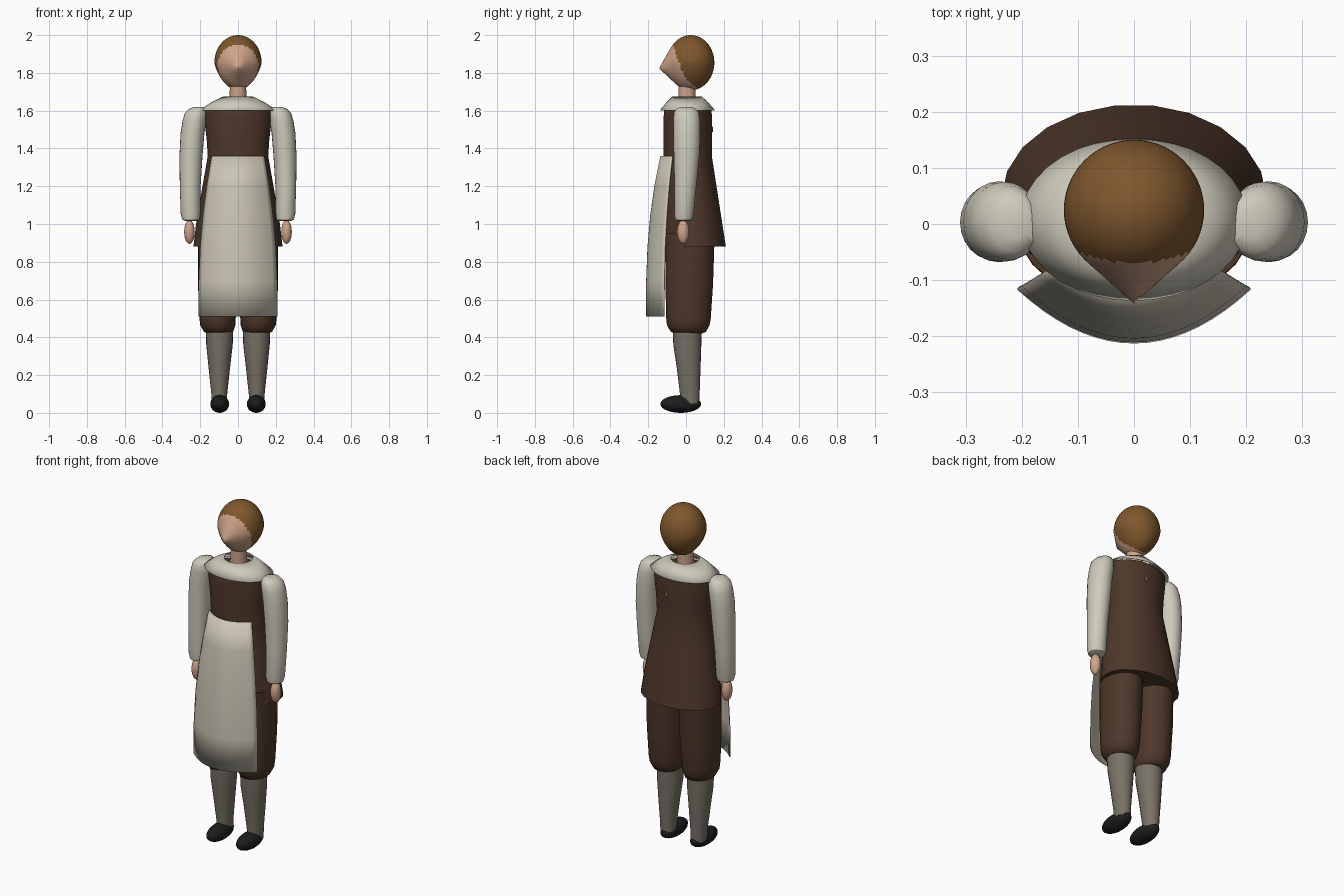
import bpy, bmesh, math
from mathutils import Vector

cube = bpy.data.objects.get("Cube")
if cube:
    bpy.data.objects.remove(cube)


def material(name, r, g, b):
    m = bpy.data.materials.new(name)
    m.use_nodes = True
    m.diffuse_color = (r, g, b, 1)
    node = m.node_tree.nodes["Principled BSDF"]
    node.inputs["Base Color"].default_value = (r, g, b, 1)
    node.inputs["Roughness"].default_value = 0.8
    return m


BROWN = material("dark brown wool", 0.075, 0.038, 0.023)
LINEN = material("pale linen", 0.62, 0.59, 0.50)
APRON = material("apron cloth", 0.60, 0.56, 0.46)
GREY = material("grey stocking", 0.19, 0.17, 0.135)
SKIN = material("skin", 0.62, 0.37, 0.25)
HAIR = material("brown hair", 0.21, 0.095, 0.026)
BLACK = material("black leather", 0.012, 0.012, 0.012)


def finish(name, bm, *mats, angle=50):
    bmesh.ops.recalc_face_normals(bm, faces=bm.faces)
    me = bpy.data.meshes.new(name)
    bm.to_mesh(me)
    bm.free()
    for m in mats:
        me.materials.append(m)
    ob = bpy.data.objects.new(name, me)
    bpy.context.collection.objects.link(ob)
    bpy.ops.object.select_all(action='DESELECT')
    ob.select_set(True)
    bpy.context.view_layer.objects.active = ob
    bpy.ops.object.shade_smooth_by_angle(angle=math.radians(angle))
    return ob


def loft(name, rings, mat, side=1, n=24, caps=True):
    """Skin elliptical rings given as (z, centre x, centre y, radius x, radius y)."""
    bm = bmesh.new()
    loops = []
    for z, cx, cy, rx, ry in rings:
        loops.append([bm.verts.new((side * (cx + rx * math.cos(math.tau * i / n)),
                                    cy + ry * math.sin(math.tau * i / n), z))
                      for i in range(n)])
    for a, b in zip(loops, loops[1:]):
        for i in range(n):
            j = (i + 1) % n
            bm.faces.new((a[i], a[j], b[j], b[i]))
    if caps:
        bm.faces.new(loops[0])
        bm.faces.new(loops[-1])
    return finish(name, bm, mat)


def ellipsoid(name, centre, radii, mat):
    bm = bmesh.new()
    bmesh.ops.create_uvsphere(bm, u_segments=24, v_segments=14, radius=1)
    for v in bm.verts:
        v.co = Vector(centre) + Vector(a * b for a, b in zip(v.co, radii))
    return finish(name, bm, mat)


# Head: a ball drawn out to a blunt point at the nose, hair by region
bm = bmesh.new()
bmesh.ops.create_uvsphere(bm, u_segments=56, v_segments=40, radius=1)
nose = Vector((0, -0.99, -0.15)).normalized()
spread = math.acos(1 / 1.36)
for v in bm.verts:
    d = v.co.normalized()
    theta = d.angle(nose)
    p = d / math.cos(spread - theta) if theta < spread else d
    jaw = 1 + 0.22 * min(p.z, 0)
    v.co = (p.x * 0.125 * jaw, 0.025 + p.y * 0.125, 1.854 + p.z * 0.146)
for f in bm.faces:
    c = f.calc_center_median()
    if c.z > 1.78:
        line = -0.07 + (1.95 - c.z) * 0.35
    else:
        line = -0.01 + (1.78 - c.z) * 1.1
    f.material_index = 1 if c.z > 1.95 or c.y > line else 0
finish("head", bm, SKIN, HAIR)

loft("neck", [(1.61, 0, 0.005, 0.045, 0.045), (1.76, 0, 0.005, 0.043, 0.045)], SKIN)

# Jacket and open collar
loft("jacket", [(0.88, 0, 0.047, 0.236, 0.166), (1.0, 0, 0.036, 0.222, 0.158),
                (1.2, 0, 0.02, 0.188, 0.143), (1.36, 0, 0.009, 0.16, 0.129),
                (1.45, 0, 0.009, 0.166, 0.129), (1.56, 0, 0.01, 0.18, 0.13),
                (1.605, 0, 0.009, 0.178, 0.126), (1.63, 0, 0.006, 0.11, 0.09)],
     BROWN, n=22)
collar = loft("collar", [(1.603, 0, 0.008, 0.202, 0.145), (1.642, 0, 0.007, 0.145, 0.112),
                         (1.675, 0, 0.006, 0.078, 0.078)], LINEN, n=36, caps=False)
shell = collar.modifiers.new("thickness", 'SOLIDIFY')
shell.thickness = 0.004
ellipsoid("back_button", (0.03, 0.138, 1.5), (0.01, 0.006, 0.016), HAIR)

# Apron: a curved sheet; rows are height, half width, centre depth, edge depth
bm = bmesh.new()
rows = [(0.51, 0.208, -0.213, -0.117), (0.7, 0.208, -0.211, -0.115),
        (0.88, 0.2, -0.204, -0.111), (1.05, 0.185, -0.189, -0.102),
        (1.2, 0.166, -0.168, -0.09), (1.36, 0.14, -0.136, -0.072)]
grid = []
for z, w, mid, edge in rows:
    line = []
    for i in range(19):
        t = -1 + i / 9
        line.append(bm.verts.new((w * t, mid + (edge - mid) * t * t, z)))
    grid.append(line)
for a, b in zip(grid, grid[1:]):
    for i in range(18):
        bm.faces.new((a[i], a[i + 1], b[i + 1], b[i]))
apron = finish("apron", bm, APRON)
apron.modifiers.new("thickness", 'SOLIDIFY').thickness = 0.004

# Paired limbs
for label, s in (("left", 1), ("right", -1)):
    loft(label + "_sleeve",
         [(1.015, 0.25, -0.012, 0.028, 0.03), (1.022, 0.25, -0.012, 0.045, 0.045),
          (1.05, 0.251, -0.011, 0.052, 0.051), (1.2, 0.253, -0.003, 0.055, 0.058),
          (1.36, 0.249, 0.003, 0.061, 0.068), (1.48, 0.241, 0.004, 0.063, 0.072),
          (1.55, 0.23, 0.004, 0.063, 0.071), (1.59, 0.222, 0.002, 0.058, 0.066),
          (1.612, 0.213, 0, 0.043, 0.05), (1.62, 0.208, 0, 0.02, 0.025)], LINEN, s)
    ellipsoid(label + "_hand", (s * 0.257, -0.015, 0.958), (0.028, 0.032, 0.063), SKIN)
    loft(label + "_breeches",
         [(0.42, 0.1, 0.013, 0.06, 0.07), (0.43, 0.103, 0.013, 0.078, 0.094),
          (0.465, 0.107, 0.012, 0.093, 0.113), (0.5, 0.108, 0.013, 0.096, 0.118),
          (0.68, 0.107, 0.017, 0.105, 0.126), (0.95, 0.105, 0.022, 0.108, 0.13)],
         BROWN, s)
    loft(label + "_stocking",
         [(0.05, 0.099, 0.02, 0.042, 0.05), (0.1, 0.099, 0.02, 0.042, 0.052),
          (0.24, 0.099, 0.014, 0.057, 0.063), (0.36, 0.098, 0.007, 0.07, 0.074),
          (0.46, 0.098, 0.006, 0.073, 0.077)], GREY, s)
    ellipsoid(label + "_shoe", (s * 0.097, -0.028, 0.047), (0.05, 0.108, 0.047), BLACK)
